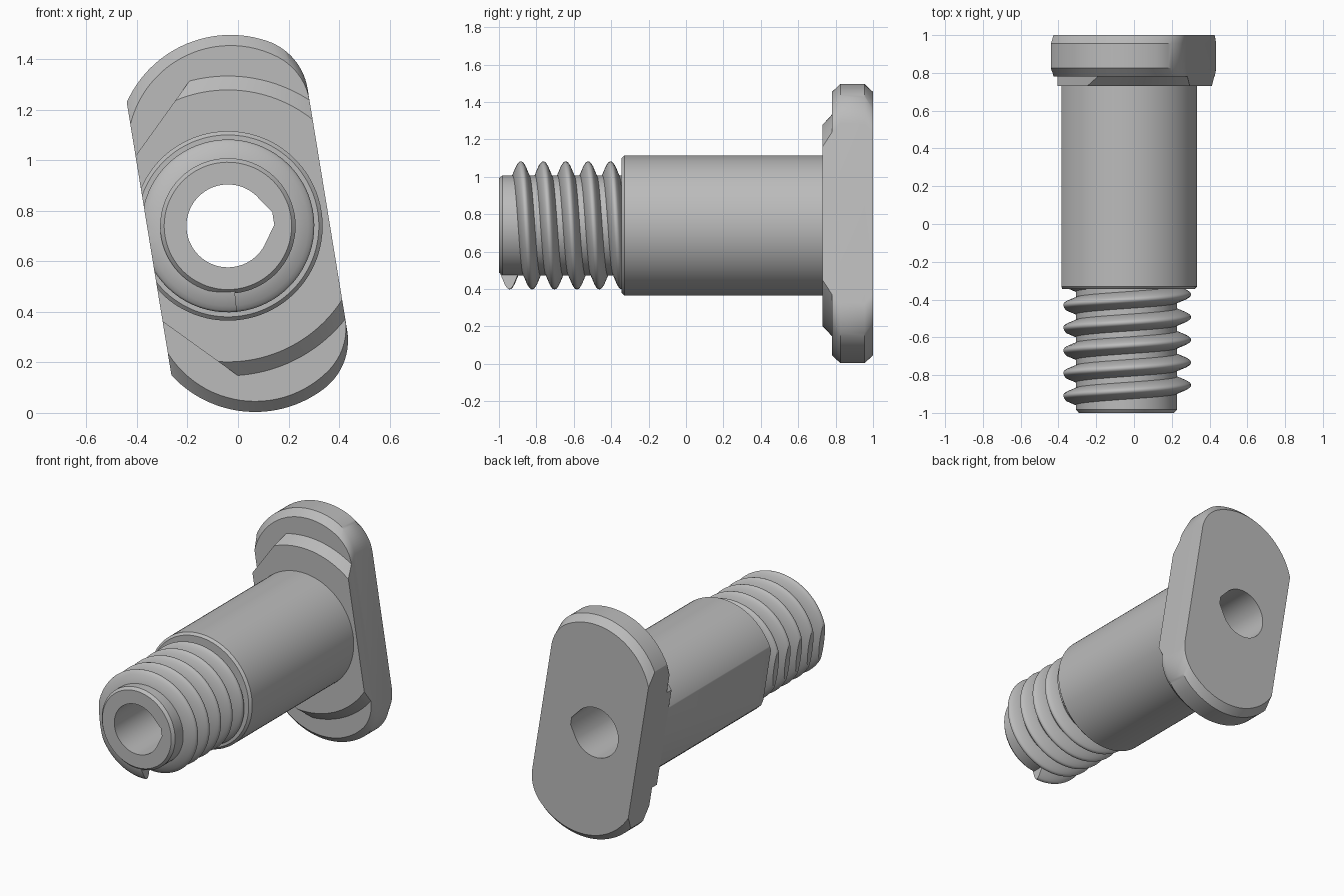
import bpy, bmesh
from math import sin, cos, acos, pi, radians, sqrt

if "Cube" in bpy.data.objects:
    bpy.data.objects.remove(bpy.data.objects["Cube"])

TILT = radians(9.3)
CX, CZ = -0.04, 0.74
LEFT, RIGHT = -0.316, 0.399

steel = bpy.data.materials.new("grey steel")
steel.use_nodes = True
steel.diffuse_color = (0.5, 0.5, 0.5, 1)
steel.node_tree.nodes["Principled BSDF"].inputs["Base Color"].default_value = (0.5, 0.5, 0.5, 1)


def place(u, y, v):
    """Tilted frame about the bolt axis: u across the head, v along it."""
    return (CX + u * cos(TILT) - v * sin(TILT), y, CZ + u * sin(TILT) + v * cos(TILT))


def loft(name, rings):
    """Closed solid skinned over rings of (u, y, v) points."""
    bm = bmesh.new()
    rows = [[bm.verts.new(place(*p)) for p in ring] for ring in rings]
    for a, b in zip(rows, rows[1:]):
        for i in range(len(a)):
            j = (i + 1) % len(a)
            bm.faces.new((a[i], a[j], b[j], b[i]))
    bm.faces.new(rows[0])
    bm.faces.new(rows[-1])
    bmesh.ops.recalc_face_normals(bm, faces=bm.faces)
    mesh = bpy.data.meshes.new(name)
    bm.to_mesh(mesh)
    bm.free()
    obj = bpy.data.objects.new(name, mesh)
    bpy.context.collection.objects.link(obj)
    return obj


def extrude(name, outline, y0, y1):
    return loft(name, [[(u, y, v) for u, v in outline] for y in (y0, y1)])


def select(obj):
    bpy.ops.object.select_all(action='DESELECT')
    obj.select_set(True)
    bpy.context.view_layer.objects.active = obj


def combine(obj, tool, operation):
    mod = obj.modifiers.new("combine", 'BOOLEAN')
    mod.operation, mod.object, mod.solver = operation, tool, 'EXACT'
    select(obj)
    bpy.ops.object.modifier_apply(modifier=mod.name)


def arc(cu, cv, r, a0, a1, n):
    steps = [a0 + (a1 - a0) * i / n for i in range(n + 1)]
    return [(cu + r * cos(a), cv + r * sin(a)) for a in steps]


def mirrored(upper):
    return upper + [(u, -v) for u, v in reversed(upper)]


# Head plate: rounded ends, chamfered front and back along the arcs
def plate_outline(inset):
    big, fillet = 0.45 - inset, 0.24
    gap = big - fillet
    fu = RIGHT - fillet
    phi = acos((fu - 0.06) / gap)
    start = acos((-0.34 - 0.06) / big)
    upper = arc(0.06, 0.30, big, start, phi, 28)
    upper += arc(fu, 0.30 + gap * sin(phi), fillet, phi, 0, 14)[1:]
    return mirrored(upper)


plate_layers = [(0.78, 0.042), (0.825, 0), (0.955, 0), (1.0, 0.042)]
head = loft("head", [[(u, y, v) for u, v in plate_outline(c)] for y, c in plate_layers])


# Raised step on the front of the head, with a conical edge and a diagonal cut
def step_outline(r):
    k = 0.648
    u = (-k + sqrt(2 * r * r - k * k)) / 2
    upper = [(-0.34, k - 0.34)]
    upper += arc(0, 0, r, acos(u / r), acos(RIGHT / r), 28)
    return mirrored(upper)


step_layers = [(0.73, 0.538), (0.78, 0.593), (0.80, 0.593)]
step = loft("head_step", [[(u, y, v) for u, v in step_outline(r)] for y, r in step_layers])
combine(head, step, 'UNION')

# Shank: threaded core and thicker plain body
shank_profile = [(-1, 0.252), (-0.982, 0.268), (-0.345, 0.268),
                 (-0.345, 0.36), (-0.33, 0.375), (0.73, 0.375)]
shank = loft("shank", [[(u, y, v) for u, v in arc(0, 0, r, 0, 2 * pi, 96)[:-1]]
                       for y, r in shank_profile])

# Screw thread: rounded ridge swept along a helix
half = [(-0.046, 0.265), (-0.024, 0.318), (-0.014, 0.334), (-0.008, 0.340)]
ridge = [(-0.046, 0.25)] + half + [(0, 0.342)]
ridge += [(-y, r) for y, r in reversed(half)] + [(0.046, 0.25)]
TURNS, SEG, PITCH = 5.5, 72, 0.12
coils = []
for i in range(int(TURNS * SEG) + 1):
    t = i / SEG
    a = radians(-84) - TILT - 2 * pi * t
    coils.append([(r * cos(a), -0.945 + PITCH * t + y, r * sin(a)) for y, r in ridge])
thread = loft("thread", coils)

# Keyed through hole and the flat along one side
bore_outline = arc(0, 0, 0.164, radians(38), radians(322), 56) + [(0.182, -0.025), (0.182, 0.025)]
bore = extrude("bore_cutter", bore_outline, -1.2, 1.2)
flat = extrude("flat_cutter", [(LEFT - 1, -1), (LEFT, -1), (LEFT, 1), (LEFT - 1, 1)], -1.2, 1.2)

for part in (head, shank, thread):
    combine(part, flat, 'DIFFERENCE')
    if part is not thread:
        combine(part, bore, 'DIFFERENCE')
    part.data.materials.clear()
    part.data.materials.append(steel)
    for poly in part.data.polygons:
        poly.material_index = 0
    select(part)
    bpy.ops.object.shade_smooth_by_angle(angle=radians(35))

for helper in (step, bore, flat):
    bpy.data.objects.remove(helper)
